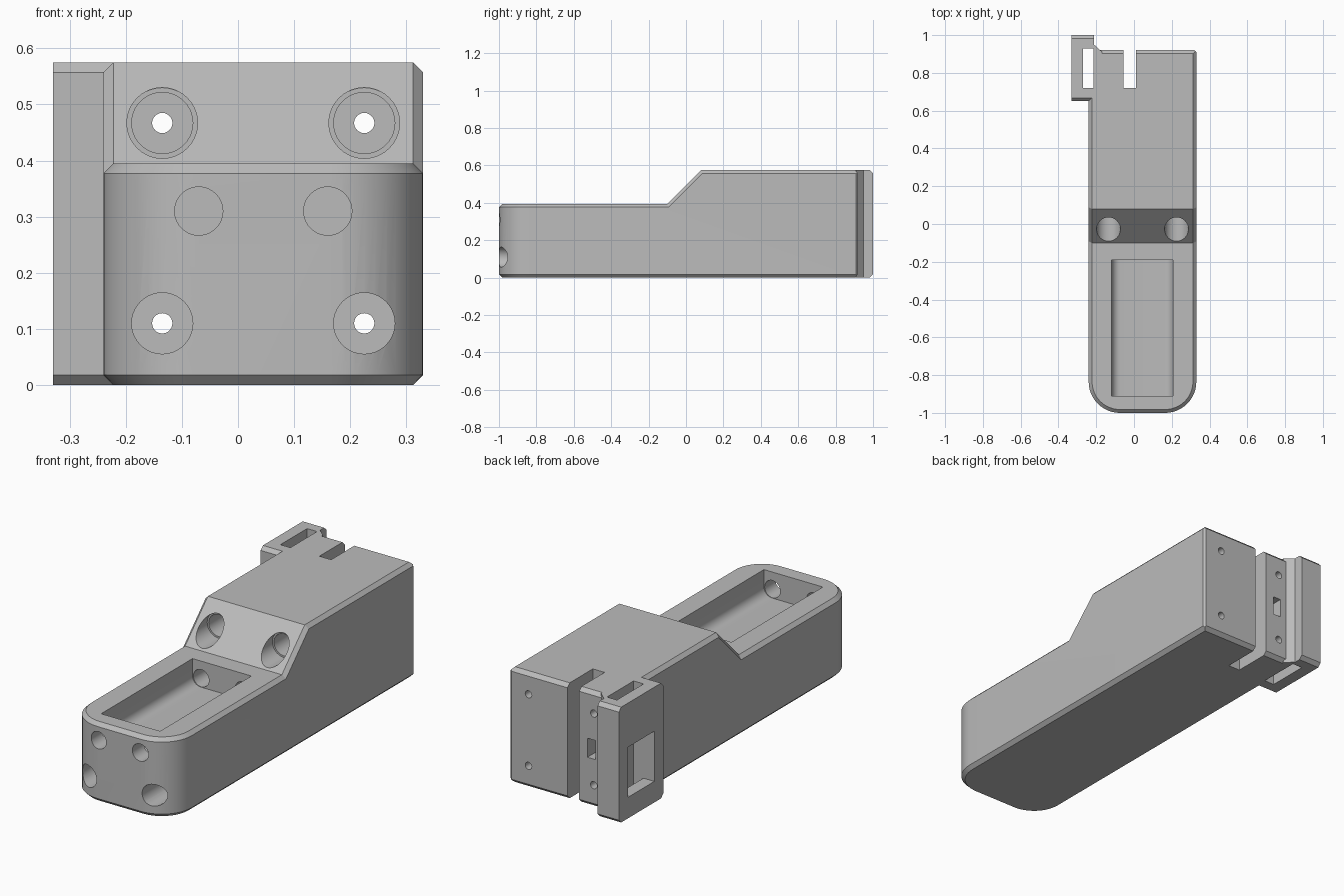
import bpy, bmesh, math
from mathutils import Matrix, Vector

old = bpy.data.objects.get("Cube")
if old:
    bpy.data.objects.remove(old, do_unlink=True)

CHAMFER = 0.018
TOP = 0.575

grey = bpy.data.materials.new("plain_grey")
grey.use_nodes = True
grey.diffuse_color = (0.5, 0.5, 0.5, 1)
grey.node_tree.nodes["Principled BSDF"].inputs["Base Color"].default_value = (0.5, 0.5, 0.5, 1)


def finish(bm, name):
    bmesh.ops.recalc_face_normals(bm, faces=bm.faces)
    mesh = bpy.data.meshes.new(name)
    bm.to_mesh(mesh)
    bm.free()
    obj = bpy.data.objects.new(name, mesh)
    bpy.context.collection.objects.link(obj)
    return obj


def prism(points, offset):
    """Closed outline swept along an offset vector."""
    bm = bmesh.new()
    face = bm.faces.new([bm.verts.new(p) for p in points])
    swept = bmesh.ops.extrude_face_region(bm, geom=[face])
    verts = [v for v in swept["geom"] if isinstance(v, bmesh.types.BMVert)]
    bmesh.ops.translate(bm, verts=verts, vec=Vector(offset))
    bmesh.ops.recalc_face_normals(bm, faces=bm.faces)
    return bm


def bevel(bm, test, size, segments=1):
    bm.normal_update()
    edges = [e for e in bm.edges if test(e)]
    bmesh.ops.bevel(bm, geom=edges, offset=size, segments=segments,
                    profile=0.5, affect='EDGES', clamp_overlap=False)


def box(name, x, y, z, round_bottom=0):
    bm = prism([(x[0], y[0], z[0]), (x[1], y[0], z[0]),
                (x[1], y[0], z[1]), (x[0], y[0], z[1])], (0, y[1] - y[0], 0))
    if round_bottom:
        bevel(bm, lambda e: all(abs(v.co.z - z[0]) < 1e-4 for v in e.verts)
              and abs(e.verts[0].co.x - e.verts[1].co.x) < 1e-4, round_bottom, 8)
    return finish(bm, name)


def bore(name, x, z, radius, y0, y1):
    bm = bmesh.new()
    place = Matrix.Translation((x, (y0 + y1) / 2, z)) @ Matrix.Rotation(math.pi / 2, 4, 'X')
    bmesh.ops.create_cone(bm, cap_ends=True, segments=40, radius1=radius,
                          radius2=radius, depth=y1 - y0, matrix=place)
    return finish(bm, name)


def combine(target, tool, operation):
    mod = target.modifiers.new(operation.lower(), 'BOOLEAN')
    mod.object = tool
    mod.operation = operation
    mod.solver = 'EXACT'
    bpy.context.view_layer.objects.active = target
    bpy.ops.object.modifier_apply(modifier=mod.name)
    bpy.data.objects.remove(tool, do_unlink=True)


# Main body: stepped side profile with rounded front corners
profile = [(-1, 0), (0.92, 0), (0.92, TOP), (0.08, TOP), (-0.1, 0.395), (-1, 0.395)]
bm = prism([(-0.24, y, z) for y, z in profile], (0.57, 0, 0))
bevel(bm, lambda e: all(v.co.y < -0.99 for v in e.verts)
      and abs(e.verts[0].co.z - e.verts[1].co.z) > 0.1, 0.165, 12)


# Chamfer where upright walls meet the top and bottom
def rim(e):
    flat = sorted(abs(f.normal.z) for f in e.link_faces)
    return flat[0] < 0.1 and flat[1] > 0.5


bevel(bm, rim, CHAMFER)
bevel(bm, lambda e: all(v.co.y > 0.919 for v in e.verts)
      and abs(e.verts[0].co.z - e.verts[1].co.z) > 0.3, 0.01)
body = finish(bm, "grip_body")

# Side bracket at the rear
outline = [(-0.33, 0.65), (-0.17, 0.65), (-0.17, 0.912), (-0.212, 0.95), (-0.212, 1), (-0.33, 1)]
bm = prism([(x, y, 0) for x, y in outline], (0, 0, TOP))
bevel(bm, lambda e: rim(e) and any(abs(f.normal.y) > 0.9 for f in e.link_faces), CHAMFER)
combine(body, finish(bm, "side_bracket"), 'UNION')

# Top pocket, rear slots, bracket window and tongue openings
cutters = [
    box("pocket", (-0.118, 0.207), (-0.91, -0.19), (0.265, 0.6), 0.045),
    box("bracket_slot", (-0.27, -0.215), (0.72, 0.93), (-0.1, 0.7)),
    box("rear_slot", (-0.055, 0.01), (0.72, 1.1), (-0.1, 0.7)),
    box("bracket_window", (-0.4, -0.24), (0.721, 0.929), (0.105, 0.355)),
    box("tongue_hole", (-0.145, -0.1), (0.8, 1.1), (0.24, 0.335)),
]

# Long screw bores with wide heads, at the four corners
for x in (-0.135, 0.225):
    for z, start in ((0.11, -1.1), (0.467, -0.3)):
        cutters.append(bore("screw_head_bore", x, z, 0.0545, start, 0.3))
        cutters.append(bore("screw_shaft_bore", x, z, 0.018, 0.25, 1.1))
    cutters.append(bore("head_lead_in", x, 0.467, 0.063, -0.3, 0.04))

# Two blind bores running through the pocket
for x in (-0.07, 0.16):
    cutters.append(bore("pocket_bore", x, 0.31, 0.043, -1.1, -0.06))

for cutter in cutters:
    combine(body, cutter, 'DIFFERENCE')

# Finish: one grey colour, smooth curves with sharp edges
body.data.materials.clear()
body.data.materials.append(grey)
for poly in body.data.polygons:
    poly.material_index = 0
for o in bpy.context.selected_objects:
    o.select_set(False)
body.select_set(True)
bpy.context.view_layer.objects.active = body
bpy.ops.object.shade_smooth_by_angle(angle=math.radians(30))
